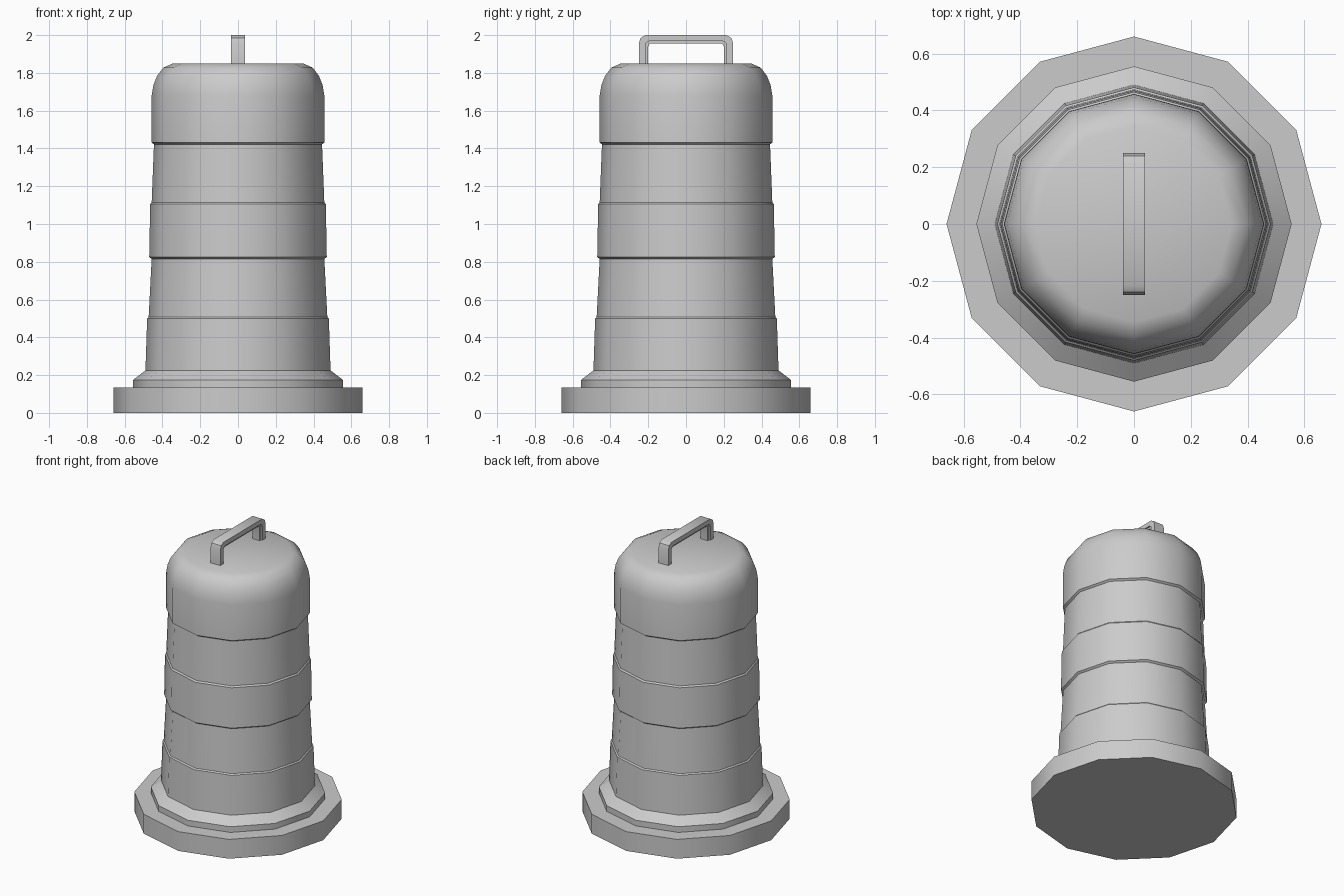
import bpy, bmesh, math

if "Cube" in bpy.data.objects:
    bpy.data.objects.remove(bpy.data.objects["Cube"])

SIDES = 12


def finish(name, bm, angle=35):
    bmesh.ops.recalc_face_normals(bm, faces=bm.faces)
    mesh = bpy.data.meshes.new(name)
    bm.to_mesh(mesh)
    bm.free()
    ob = bpy.data.objects.new(name, mesh)
    bpy.context.collection.objects.link(ob)
    bpy.ops.object.select_all(action='DESELECT')
    ob.select_set(True)
    bpy.context.view_layer.objects.active = ob
    bpy.ops.object.shade_smooth_by_angle(angle=math.radians(angle))
    return ob


def lathe(name, profile, cap_bottom=False):
    """Twelve-sided turned shape from (radius, z) points, capped on top."""
    bm = bmesh.new()
    rings = []
    for r, z in profile:
        rings.append([bm.verts.new((r * math.cos(math.tau * i / SIDES),
                                    r * math.sin(math.tau * i / SIDES), z))
                      for i in range(SIDES)])
    for a, b in zip(rings, rings[1:]):
        for i in range(SIDES):
            j = (i + 1) % SIDES
            bm.faces.new((a[i], a[j], b[j], b[i]))
    bm.faces.new(rings[-1])
    if cap_bottom:
        bm.faces.new(rings[0][::-1])
    return finish(name, bm)


def strap(name, outer, inner, half_width):
    """Bent bar: half outlines in (y, z), mirrored in y, given width along x."""
    def full(pts):
        return pts + [(-y, z) for y, z in reversed(pts)]
    bm = bmesh.new()
    loops = [[bm.verts.new((x, y, z)) for y, z in full(pts)]
             for pts, x in ((outer, -half_width), (outer, half_width),
                            (inner, half_width), (inner, -half_width))]
    for k in range(4):
        a, b = loops[k], loops[(k + 1) % 4]
        for i in range(len(a) - 1):
            bm.faces.new((a[i], a[i + 1], b[i + 1], b[i]))
    for i in (0, -1):
        bm.faces.new([lp[i] for lp in loops])
    return finish(name, bm)


# Heavy foot
lathe("base_ring", [(0.66, 0), (0.66, 0.135)], cap_bottom=True)

# Stepped, tapering barrel with raised bands and rounded top
lathe("barrel", [
    (0.555, 0.13), (0.555, 0.175), (0.49, 0.225),
    (0.481, 0.5), (0.473, 0.508),
    (0.457, 0.815), (0.47, 0.825),
    (0.465, 1.105), (0.457, 1.115),
    (0.445, 1.422), (0.458, 1.432),
    (0.457, 1.68), (0.448, 1.735), (0.428, 1.785),
    (0.395, 1.828), (0.345, 1.85)], cap_bottom=True)

# Carry handle with a narrower rib underneath
outer = [(0.25, 1.84), (0.25, 1.955), (0.24, 1.985), (0.215, 2.0)]
middle = [(0.215, 1.84), (0.215, 1.945), (0.21, 1.96), (0.195, 1.968)]
inner = [(0.2, 1.84), (0.2, 1.94), (0.197, 1.95), (0.188, 1.955)]
strap("handle", outer, middle, 0.038)
strap("handle_rib", middle, inner, 0.028)
